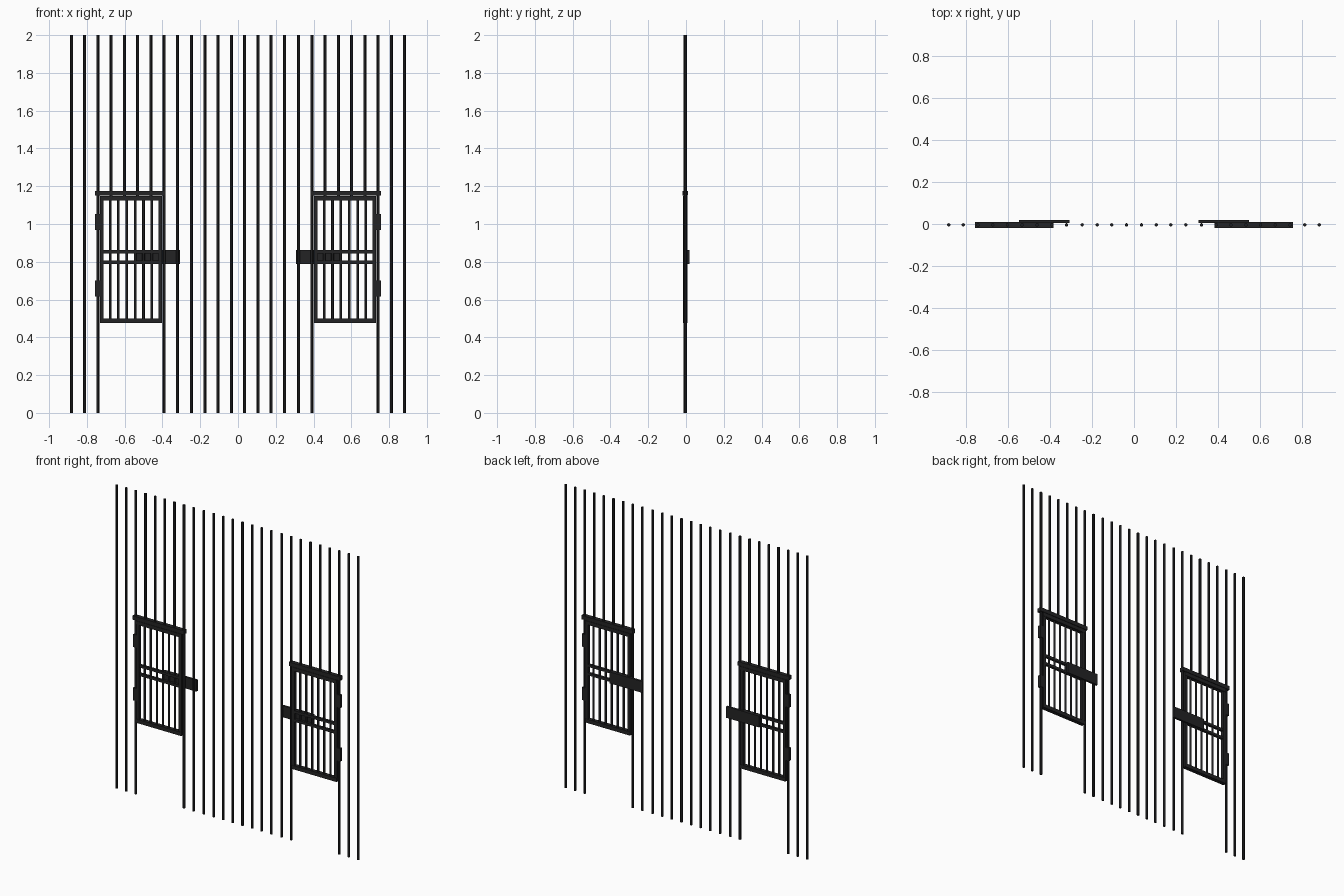
import bpy
from mathutils import Vector

if "Cube" in bpy.data.objects:
    bpy.data.objects.remove(bpy.data.objects["Cube"])


def material(name, rgb):
    m = bpy.data.materials.new(name)
    m.diffuse_color = (*rgb, 1)
    m.use_nodes = True
    m.node_tree.nodes["Principled BSDF"].inputs["Base Color"].default_value = m.diffuse_color
    return m


iron = material("black iron", (0.012, 0.012, 0.013))
steel = material("dark steel", (0.017, 0.017, 0.018))
Y = -0.004  # plane of the bars


def rod(name, x, z0, z1, r, mat):
    bpy.ops.mesh.primitive_cylinder_add(vertices=12, radius=r, depth=z1 - z0,
                                        location=(x, Y, (z0 + z1) / 2))
    o = bpy.context.object
    o.name = name
    o.data.materials.append(mat)
    bpy.ops.object.shade_smooth_by_angle()
    return o


def box(name, lo, hi, mat):
    lo, hi = Vector(lo), Vector(hi)
    bpy.ops.mesh.primitive_cube_add(size=1, location=(lo + hi) / 2)
    o = bpy.context.object
    o.name = name
    for v in o.data.vertices:
        v.co = Vector(c * s for c, s in zip(v.co, hi - lo))
    o.data.materials.append(mat)
    return o


BAR_X = (0.0355, 0.106, 0.175, 0.2465, 0.321, 0.391, 0.461,
         0.532, 0.602, 0.672, 0.742, 0.812, 0.881)

for s in (-1, 1):
    # wall bars, the four over each door stop at its header
    for i, x in enumerate(BAR_X):
        over_door = 6 <= i <= 9
        rod("wall_bar", s * x, 1.147 if over_door else 0, 2, 0.0080, iron)

    def sbox(name, x0, x1, half_depth, z0, z1, y=Y):
        a, b = sorted((s * x0, s * x1))
        box(name, (a, y - half_depth, z0), (b, y + half_depth, z1), steel)

    # header beam
    sbox("door_header", 0.383, 0.757, 0.014, 1.150, 1.176)

    # door frame
    sbox("door_top_rail", 0.402, 0.731, 0.013, 1.124, 1.148)
    sbox("door_bottom_rail", 0.402, 0.731, 0.013, 0.476, 0.501)
    sbox("door_lock_stile", 0.402, 0.422, 0.011, 0.501, 1.124)
    sbox("door_hinge_stile", 0.711, 0.731, 0.011, 0.501, 1.124)

    # door bars and middle rails
    for k in range(1, 7):
        rod("door_bar", s * (0.412 + k * 0.0442), 0.49, 1.135, 0.0068, iron)
    for z in (0.797, 0.853):
        sbox("door_mid_rail", 0.413, 0.721, 0.008, z - 0.0085, z + 0.0085)

    # sliding lock plate behind the door
    sbox("lock_plate", 0.306, 0.546, 0.007, 0.787, 0.862, 0.011)

    # flat hinges on the post
    for z in (0.658, 1.01):
        sbox("hinge", 0.730, 0.756, 0.010, z - 0.042, z + 0.042)
